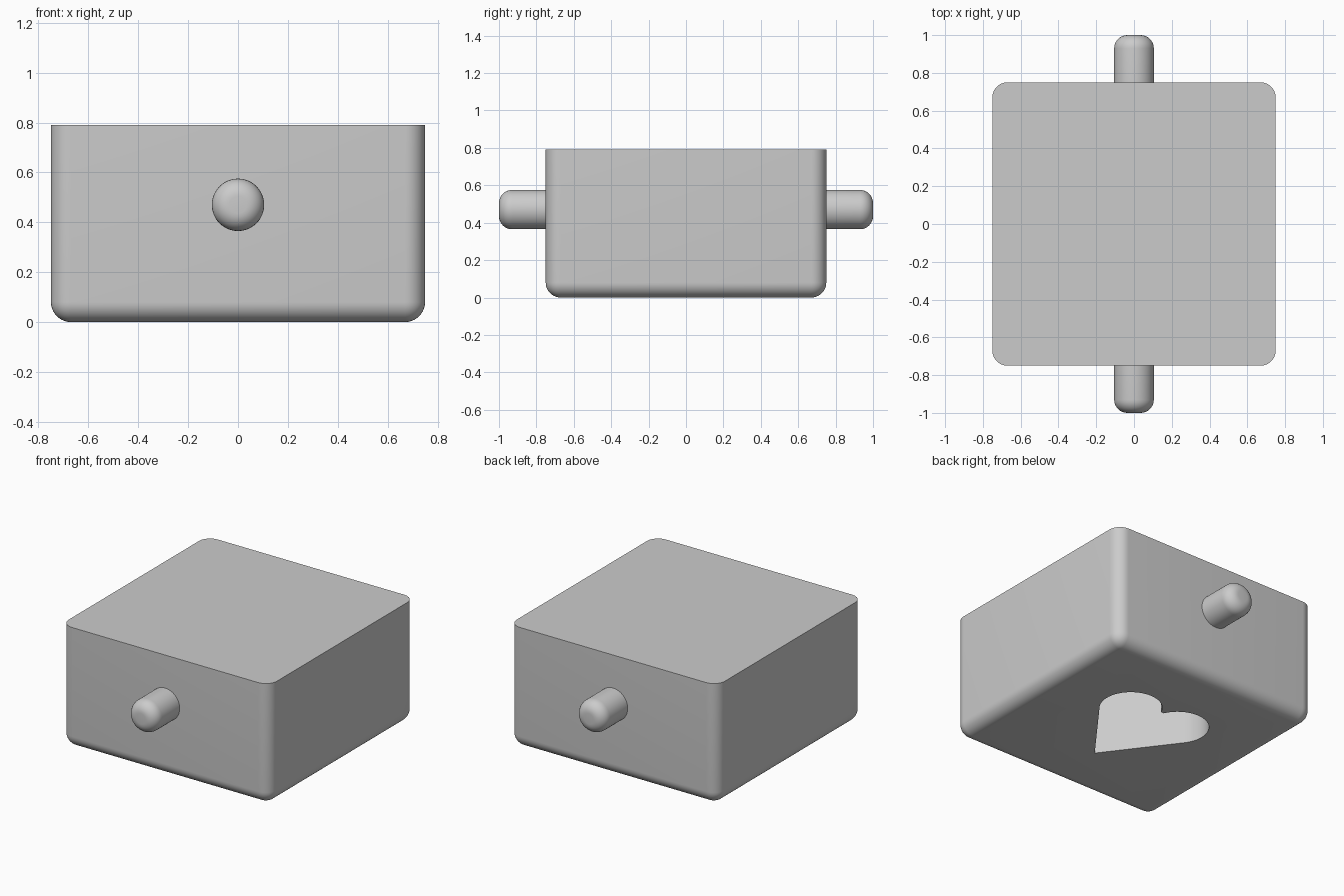
import bpy, bmesh, math
from mathutils import Matrix

cube = bpy.data.objects.get("Cube")
if cube:
    bpy.data.objects.remove(cube, do_unlink=True)

GREY = (0.6, 0.6, 0.6, 1)
grey = bpy.data.materials.new("plain grey")
grey.use_nodes = True
grey.diffuse_color = GREY
grey.node_tree.nodes["Principled BSDF"].inputs["Base Color"].default_value = GREY

SIDE, HEIGHT, ROUND = 1.5, 0.79, 0.08
POCKET_DEPTH = 0.6


def make_object(name, bm):
    bmesh.ops.recalc_face_normals(bm, faces=bm.faces)
    mesh = bpy.data.meshes.new(name)
    bm.to_mesh(mesh)
    bm.free()
    mesh.materials.append(grey)
    obj = bpy.data.objects.new(name, mesh)
    bpy.context.collection.objects.link(obj)
    return obj


def activate(obj):
    bpy.ops.object.select_all(action='DESELECT')
    obj.select_set(True)
    bpy.context.view_layer.objects.active = obj


def smooth(obj):
    activate(obj)
    bpy.ops.object.shade_smooth_by_angle(angle=math.radians(30))


# Block: rounded sides and bottom, sharp top rim
bm = bmesh.new()
bmesh.ops.create_cube(bm, size=1, matrix=Matrix.Translation((0, 0, HEIGHT / 2))
                      @ Matrix.Diagonal((SIDE, SIDE, HEIGHT, 1)))
soft = [e for e in bm.edges if min(v.co.z for v in e.verts) < 0.01]
bmesh.ops.bevel(bm, geom=soft, offset=ROUND, segments=10, profile=0.5,
                affect='EDGES', clamp_overlap=True)
block = make_object("block", bm)

# Heart cutter: two round lobes joined by straight sides to a tip
LOBE_X, LOBE_Y, LOBE_R, TIP_Y = 0.18, 0.186, 0.185, -0.361
start, end, steps = math.radians(-37), math.radians(156), 32
lobe = []
for i in range(steps + 1):
    a = start + (end - start) * i / steps
    lobe.append((LOBE_X + LOBE_R * math.cos(a), LOBE_Y + LOBE_R * math.sin(a)))
outline = [(0, TIP_Y)] + lobe + [(-x, y) for x, y in reversed(lobe)]
bm = bmesh.new()
base = bm.faces.new([bm.verts.new((x, y, -0.1)) for x, y in outline])
ext = bmesh.ops.extrude_face_region(bm, geom=[base])
for v in ext["geom"]:
    if isinstance(v, bmesh.types.BMVert):
        v.co.z = POCKET_DEPTH
cutter = make_object("heart_cutter", bm)
cutter.hide_render = True

# Cut the pocket into the underside
cut = block.modifiers.new("heart pocket", 'BOOLEAN')
cut.operation = 'DIFFERENCE'
cut.solver = 'EXACT'
cut.object = cutter
activate(block)
bpy.ops.object.modifier_apply(modifier=cut.name)
bpy.data.objects.remove(cutter, do_unlink=True)
smooth(block)

# Pegs: round pins with softened ends, front and back
PEG_R, PEG_Z, PEG_IN, PEG_OUT = 0.105, 0.47, 0.7, 1.0
for name, side in (("front_peg", -1), ("back_peg", 1)):
    bm = bmesh.new()
    place = (Matrix.Translation((0, side * (PEG_IN + PEG_OUT) / 2, PEG_Z))
             @ Matrix.Rotation(math.radians(90), 4, 'X'))
    bmesh.ops.create_cone(bm, cap_ends=True, segments=48, radius1=PEG_R,
                          radius2=PEG_R, depth=PEG_OUT - PEG_IN, matrix=place)
    rim = [e for e in bm.edges
           if all(v.co.y * side > PEG_OUT - 0.01 for v in e.verts)]
    bmesh.ops.bevel(bm, geom=rim, offset=0.07, segments=8, profile=0.5,
                    affect='EDGES')
    smooth(make_object(name, bm))
